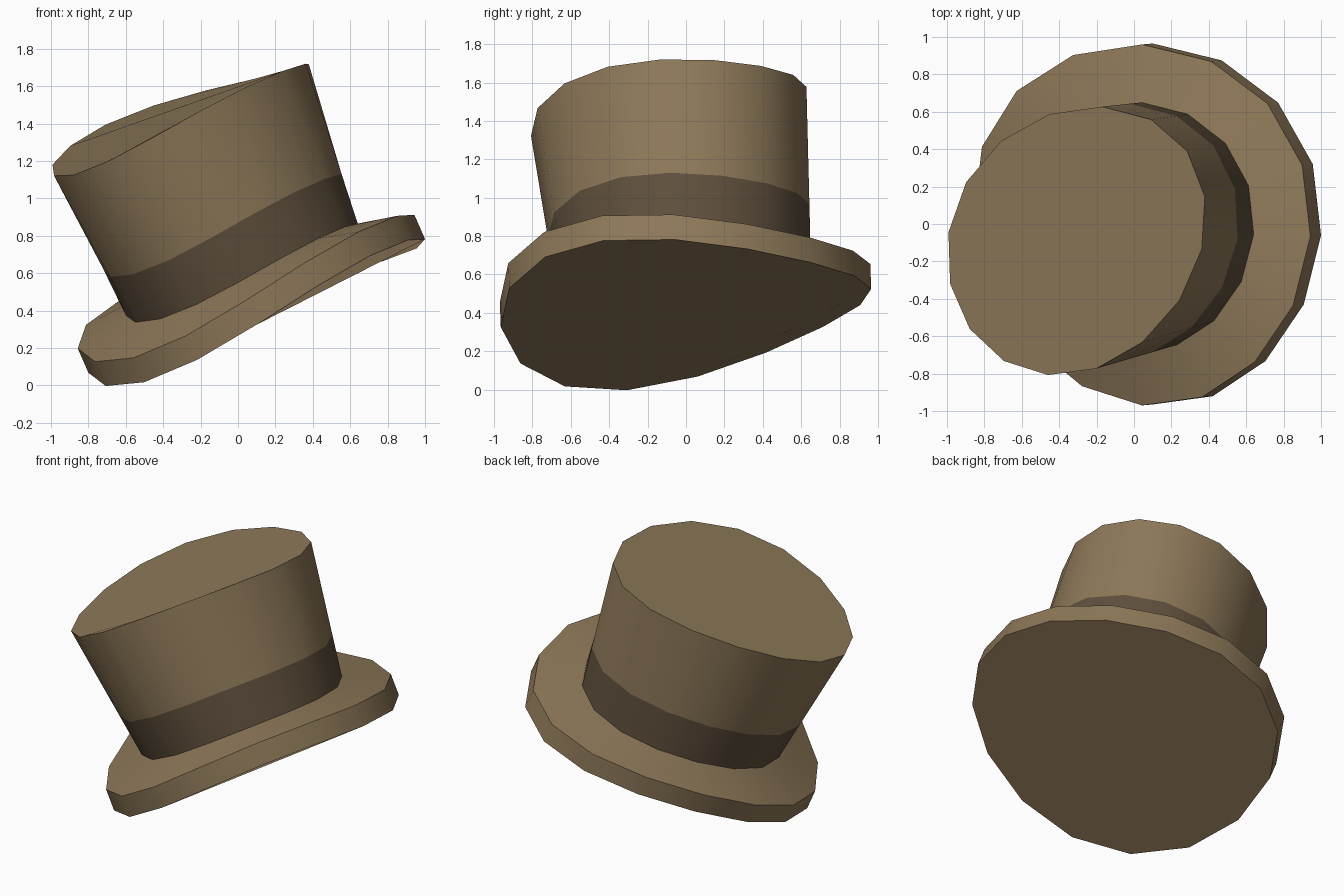
import bpy, bmesh, math
from mathutils import Vector

if "Cube" in bpy.data.objects:
    bpy.data.objects.remove(bpy.data.objects["Cube"])

SIDES = 16


def material(name, rgb):
    m = bpy.data.materials.new(name)
    m.diffuse_color = (*rgb, 1)
    m.use_nodes = True
    m.node_tree.nodes["Principled BSDF"].inputs["Base Color"].default_value = m.diffuse_color
    return m


felt = material("tan felt", (0.27, 0.19, 0.10))
ribbon = material("dark brown ribbon", (0.115, 0.079, 0.046))


def ring(centre, a, b, saddle):
    """Tilted ring spanned by half-axes a and b, bent into a slight saddle."""
    c, a, b = Vector(centre), Vector(a), Vector(b)
    n = a.cross(b).normalized()
    pts = []
    for k in range(SIDES):
        t = 2 * math.pi * k / SIDES
        pts.append(c + a * math.cos(t) + b * math.sin(t) - n * saddle * math.sin(2 * t))
    return pts


def loft(name, rings, mats, cap_bottom=False, cap_top=False):
    """Join rings from bottom to top; mats gives each section's material index."""
    bm = bmesh.new()
    loops = [[bm.verts.new(p) for p in r] for r in rings]
    for lo, hi, mi in zip(loops, loops[1:], mats):
        for k in range(SIDES):
            j = (k + 1) % SIDES
            bm.faces.new((lo[k], lo[j], hi[j], hi[k])).material_index = mi
    if cap_bottom:
        bm.faces.new(loops[0][::-1])
    if cap_top:
        bm.faces.new(loops[-1])
    me = bpy.data.meshes.new(name)
    bm.to_mesh(me)
    bm.free()
    ob = bpy.data.objects.new(name, me)
    bpy.context.collection.objects.link(ob)
    me.materials.append(felt)
    me.materials.append(ribbon)
    bpy.ops.object.select_all(action='DESELECT')
    ob.select_set(True)
    bpy.context.view_layer.objects.active = ob
    bpy.ops.object.shade_smooth_by_angle(angle=math.radians(35))
    return ob


# Rings from the underside of the brim up to the top of the crown
brim_a, brim_b = (0.90, -0.06, 0.357), (0.0, 0.965, 0.10)
brim_low = ring((0.10, 0.0, 0.425), brim_a, brim_b, 0.092)
brim_high = ring((0.043, -0.005, 0.555), brim_a, brim_b, 0.092)
crown_low = ring((0.02, -0.015, 0.62), (0.62, -0.04, 0.245), (0.02, 0.665, 0.07), 0.045)
crown_high = ring((-0.315, -0.09, 1.45), (0.677, -0.045, 0.27), (0.145, 0.7175, 0.1275), 0.048)
band_high = [p.lerp(q, 0.31) for p, q in zip(crown_low, crown_high)]

# Brim with underside, rim and gently rising upper face
loft("brim", [brim_low, brim_high, crown_low], [0, 0], cap_bottom=True)
# Crown with ribbon band and flat top
loft("crown", [crown_low, band_high, crown_high], [1, 0], cap_top=True)
